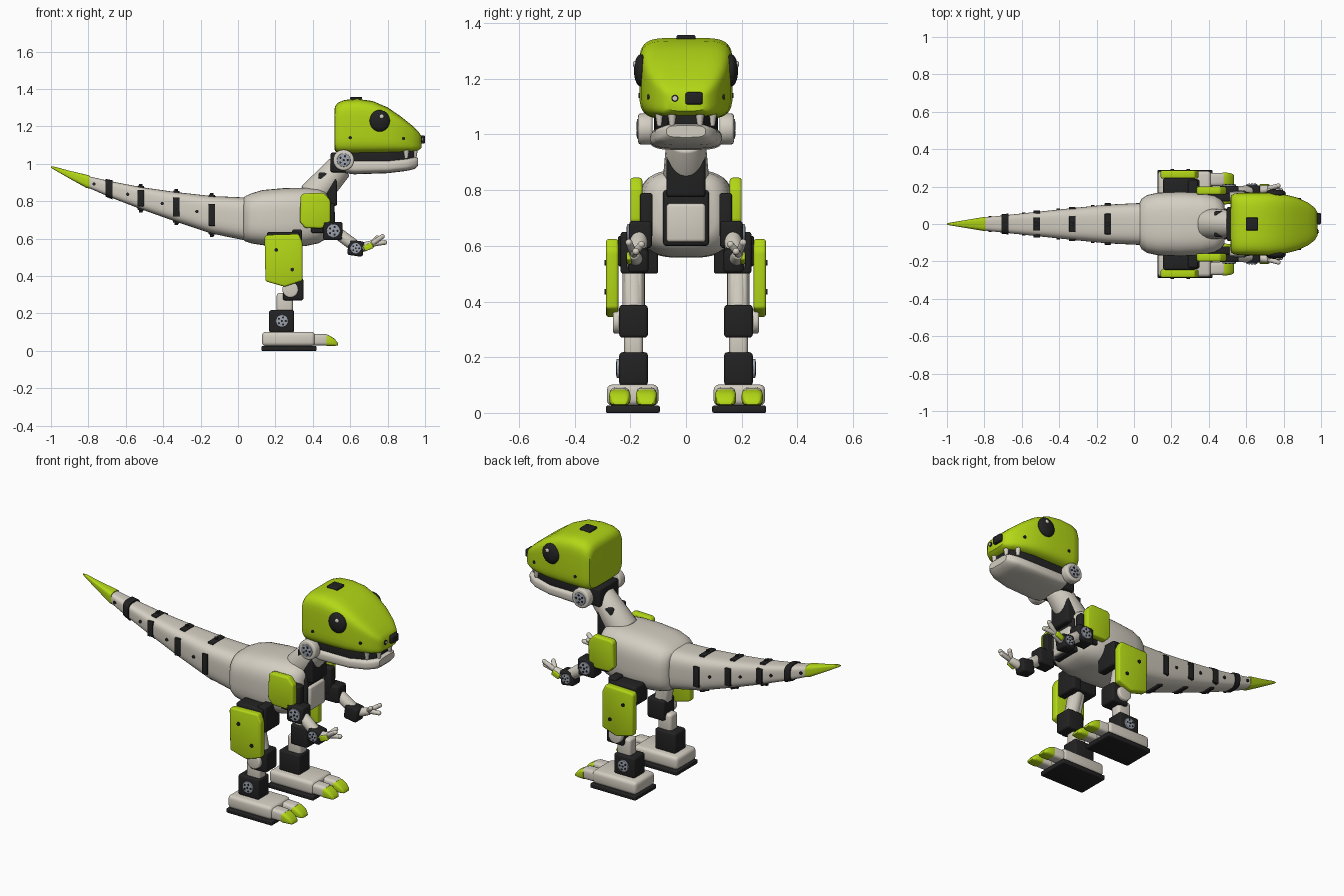
import bpy, bmesh, math
from mathutils import Matrix, Vector

if "Cube" in bpy.data.objects:
    bpy.data.objects.remove(bpy.data.objects["Cube"])


def material(name, rgb):
    m = bpy.data.materials.new(name)
    m.diffuse_color = (*rgb, 1)
    m.use_nodes = True
    m.node_tree.nodes["Principled BSDF"].inputs["Base Color"].default_value = m.diffuse_color
    return m


GREEN = material("lime green", (0.45, 0.68, 0.008))
WHITE = material("warm white", (0.66, 0.62, 0.54))
BLACK = material("charcoal", (0.016, 0.016, 0.017))
GREY = material("steel grey", (0.33, 0.36, 0.42))


def finish(name, bm, mat, mirror=False):
    bmesh.ops.recalc_face_normals(bm, faces=bm.faces)
    me = bpy.data.meshes.new(name)
    bm.to_mesh(me)
    bm.free()
    me.materials.append(mat)
    ob = bpy.data.objects.new(name, me)
    bpy.context.collection.objects.link(ob)
    if mirror:
        mod = ob.modifiers.new("mirror", 'MIRROR')
        mod.use_axis = (False, True, False)
    return ob


def bevel(bm, edges, w):
    if w:
        bmesh.ops.bevel(bm, geom=list(edges), offset=w, segments=3, profile=0.5, affect='EDGES')


def box(name, lo, hi, mat, bev=0.01, mirror=False, rot=0):
    lo, hi = Vector(lo), Vector(hi)
    bm = bmesh.new()
    bmesh.ops.create_cube(bm, size=1, matrix=Matrix.Diagonal((*(hi - lo), 1)))
    bevel(bm, bm.edges, bev)
    bm.transform(Matrix.Translation((lo + hi) / 2) @ Matrix.Rotation(rot, 4, 'Y'))
    return finish(name, bm, mat, mirror)


def rod(name, p, q, r, mat, r2=None, mirror=True, bev=0.0, n=24):
    p, q = Vector(p), Vector(q)
    d = q - p
    bm = bmesh.new()
    bmesh.ops.create_cone(bm, cap_ends=True, segments=n, radius1=r,
                          radius2=r if r2 is None else r2, depth=d.length)
    bevel(bm, [e for e in bm.edges if any(len(f.verts) > 4 for f in e.link_faces)], bev)
    bm.transform(Matrix.Translation((p + q) / 2) @ d.to_track_quat('Z', 'Y').to_matrix().to_4x4())
    return finish(name, bm, mat, mirror)


def ball(name, c, size, mat, mirror=True):
    bm = bmesh.new()
    bmesh.ops.create_uvsphere(bm, u_segments=24, v_segments=14, radius=1,
                              matrix=Matrix.Translation(c) @ Matrix.Diagonal((*size, 1)))
    return finish(name, bm, mat, mirror)


def plate(name, pts, y0, y1, mat, bev=0.01):
    """Side-view outline (x, z) given thickness along y, one for each side."""
    bm = bmesh.new()
    f = bm.faces.new([bm.verts.new((x, y0, z)) for x, z in pts])
    g = bmesh.ops.extrude_face_region(bm, geom=[f])['geom']
    bmesh.ops.translate(bm, verts=[v for v in g if isinstance(v, bmesh.types.BMVert)], vec=(0, y1 - y0, 0))
    bevel(bm, bm.edges, bev)
    return finish(name, bm, mat, True)


def loft(name, secs, mat, power=4, yc=0, mirror=False, n=40):
    """Rounded sections (x, z bottom, z top, half width) joined along x."""
    bm = bmesh.new()
    rings = []
    for x, z0, z1, w in secs:
        ring = []
        for i in range(n):
            a = 2 * math.pi * (i + 0.5) / n
            c, s = math.cos(a), math.sin(a)
            y = math.copysign(abs(c) ** (2 / power), c) * w
            z = math.copysign(abs(s) ** (2 / power), s) * (z1 - z0) / 2
            ring.append(bm.verts.new((x, yc + y, (z0 + z1) / 2 + z)))
        rings.append(ring)
    for a, b in zip(rings, rings[1:]):
        for i in range(n):
            bm.faces.new((a[i], a[(i + 1) % n], b[(i + 1) % n], b[i]))
    bm.faces.new(rings[0])
    bm.faces.new(rings[-1])
    return finish(name, bm, mat, mirror)


def hub(name, x, y, z, r):
    """Round motor hub with a ring of holes, facing outward on both sides."""
    rod(name, (x, y - 0.02, z), (x, y, z), r, GREY, bev=0.003)
    for i in range(6):
        a, k = i * math.tau / 5, 0 if i == 5 else 0.6
        px, pz = x + k * r * math.cos(a), z + k * r * math.sin(a)
        rod(name + "_hole", (px, y - 0.002, pz), (px, y + 0.002, pz), r * 0.17, BLACK, n=10)


# Head
loft("head", [(.515, 1.085, 1.285, .135), (.519, 1.068, 1.308, .152), (.535, 1.058, 1.328, .163),
              (.57, 1.055, 1.342, .167), (.64, 1.055, 1.347, .168), (.72, 1.056, 1.336, .168),
              (.80, 1.058, 1.302, .16), (.87, 1.062, 1.254, .142), (.93, 1.066, 1.206, .115),
              (.965, 1.072, 1.172, .088), (.98, 1.085, 1.15, .065)], GREEN, 5)
box("crown_plate", (.598, -.034, 1.335), (.664, .034, 1.357), BLACK, .005)
ball("eye", (.757, .162, 1.23), (.055, .025, .058), BLACK)
ball("eye_glint", (.768, .183, 1.253), (.012, .008, .012), WHITE)
box("nose_sensor", (.96, -.002, 1.108), (1.0, .06, 1.152), BLACK, .008)
rod("nostril_ring", (.96, -.04, 1.13), (.985, -.04, 1.13), .013, BLACK, mirror=False)
rod("nostril_light", (.97, -.04, 1.13), (.988, -.04, 1.13), .008, WHITE, mirror=False)
rod("head_rear_screw", (.60, .15, 1.14), (.60, .171, 1.14), .009, BLACK, n=12)
rod("head_front_screw", (.885, .11, 1.135), (.885, .139, 1.135), .009, BLACK, n=12)

# Jaw, mouth and teeth
loft("jaw", [(.56, .965, 1.025, .10), (.575, .95, 1.03, .125), (.62, .944, 1.025, .13), (.80, .95, 1.024, .127),
             (.90, .962, 1.032, .112), (.945, .973, 1.038, .09), (.962, .99, 1.032, .07)], WHITE, 3.5)
loft("mouth", [(.57, 1.0, 1.075, .115), (.80, 1.0, 1.075, .112), (.90, 1.01, 1.075, .092),
               (.94, 1.015, 1.075, .065)], BLACK, 6)
for tx, ty in ((.945, .05), (.90, .095)):
    rod("tooth", (tx, ty, 1.075), (tx, ty, 1.03), .016, WHITE, .009, n=12)
rod("jaw_hinge", (.565, .12, 1.02), (.565, .172, 1.02), .056, WHITE, bev=.01)
hub("jaw_hub", .565, .176, 1.02, .036)

# Neck and chest
box("head_mount", (.495, -.09, .955), (.60, .09, 1.06), BLACK, .01)
rod("neck", (.40, 0, .82), (.545, 0, .985), .085, WHITE, .07, mirror=False, bev=.01)
box("neck_motor", (.43, -.07, .775), (.53, .07, .955), BLACK, .012)
box("chest_frame", (.40, -.082, .60), (.50, .082, .80), BLACK, .01)
box("chest_plate", (.44, -.07, .613), (.518, .07, .752), WHITE, .012)

# Body
loft("body", [(.03, .592, .82, .113), (.04, .585, .828, .135), (.07, .575, .842, .155), (.13, .565, .86, .168),
              (.25, .557, .871, .173), (.36, .56, .873, .168), (.43, .575, .868, .155),
              (.465, .595, .855, .135), (.485, .63, .83, .105)], WHITE, 3.2)

# Tail
TAIL = [(.05, .588, .82, .113), (-.14, .627, .828, .104), (-.33, .69, .849, .085), (-.52, .758, .876, .065),
        (-.69, .824, .909, .047), (-.80, .872, .934, .035)]
loft("tail", TAIL, WHITE, 3.5)
loft("tail_tip", [(-.795, .868, .938, .038), (-.81, .871, .942, .036), (-.90, .921, .963, .021),
                  (-.985, .97, .986, .007), (-1.0, .98, .986, .003)], GREEN, 3.5)


def tail_at(x):
    for a, b in zip(TAIL, TAIL[1:]):
        if b[0] <= x <= a[0]:
            t = (x - a[0]) / (b[0] - a[0])
            return [p + (q - p) * t for p, q in zip(a[1:], b[1:])]


for x, h, w in ((-.14, .118, .055), (-.33, .102, .043), (-.52, .088, .036)):
    z0, z1, hw = tail_at(x)
    m = (z0 + z1) / 2
    box("tail_side_band", (x - .018, hw - .015, m - h / 2), (x + .018, hw + .007, m + h / 2), BLACK, .004, True)
    box("tail_top_band", (x - .017, -w, z1 - .015), (x + .017, w, z1 + .008), BLACK, .004, rot=.13)
    box("tail_bottom_band", (x - .017, -w, z0 - .008), (x + .017, w, z0 + .015), BLACK, .004, rot=.35)
    rod("tail_nub", (x, 0, z1), (x, 0, z1 + .017), .01, BLACK, mirror=False, n=12)
    rod("tail_under_nub", (x, 0, z0 - .017), (x, 0, z0), .01, BLACK, mirror=False, n=12)
ring = []
for x in (-.708, -.672):
    z0, z1, hw = tail_at(x)
    ring.append((x, z0 - .007, z1 + .007, hw + .007))
loft("tail_ring", ring, BLACK, 3.5)
for x in (-.22, -.405, -.59, -.77):
    z0, z1, hw = tail_at(x)
    rod("tail_screw", (x, hw - .01, (z0 + z1) / 2), (x, hw + .005, (z0 + z1) / 2), .009, BLACK, n=12)

# Arms
plate("shoulder_plate", [(.335, .83), (.35, .842), (.46, .845), (.494, .805), (.494, .69), (.45, .655),
                         (.36, .657), (.33, .69)], .157, .20, GREEN)
box("shoulder_motor", (.39, .12, .63), (.515, .165, .79), BLACK, .01, True)
box("elbow_motor", (.455, .122, .592), (.56, .204, .69), BLACK, .012, True)
hub("elbow_hub", .51, .212, .642, .036)
rod("forearm", (.53, .168, .632), (.62, .175, .565), .032, WHITE, bev=.006)
box("wrist_motor", (.588, .135, .508), (.672, .207, .59), BLACK, .012, True, rot=.15)
hub("wrist_hub", .63, .214, .549, .029)
rod("palm", (.66, .18, .552), (.722, .188, .572), .026, WHITE, .02, bev=.008)
box("palm_plate", (.672, .196, .54), (.722, .213, .572), GREEN, .006, True, rot=-.4)
for tip in ((.772, .205, .612), (.785, .18, .58), (.745, .16, .605)):
    rod("finger", (.712, .188, .57), tip, .014, WHITE, .012, bev=.005, n=14)
    ball("fingertip", tip, (.0125, .0125, .0125), WHITE)

# Legs
box("hip_motor", (.155, .128, .525), (.33, .245, .637), BLACK, .012, True)
box("hip_bracket", (.29, .10, .50), (.342, .235, .65), BLACK, .01, True)
plate("thigh_plate", [(.142, .61), (.155, .62), (.325, .625), (.345, .58), (.345, .375), (.25, .343),
                      (.147, .372)], .243, .287, GREEN)
for x, z in ((.205, .54), (.29, .435)):
    rod("thigh_screw", (x, .28, z), (x, .293, z), .01, BLACK, n=12)
rod("thigh", (.25, .188, .54), (.29, .188, .36), .04, WHITE)
box("thigh_core", (.225, .155, .36), (.305, .222, .54), WHITE, .015, True, rot=-.2)
box("knee_motor", (.24, .137, .27), (.35, .24, .388), BLACK, .012, True)
rod("knee_cap", (.28, .23, .328), (.28, .262, .328), .043, WHITE, bev=.008)
box("shin", (.207, .155, .19), (.294, .222, .31), WHITE, .015, True)
box("ankle_motor", (.166, .137, .098), (.30, .24, .218), BLACK, .012, True)
hub("ankle_hub", .235, .25, .16, .034)

# Feet
box("sole", (.125, .094, 0), (.42, .288, .026), BLACK, .006, True)
box("foot", (.128, .099, .026), (.412, .284, .102), WHITE, .02, True)
for y in (.142, .238):
    loft("toe", [(.38, .028, .092, .036), (.47, .028, .09, .036), (.482, .032, .085, .032)], WHITE, 4, y, True, 24)
    loft("claw", [(.472, .026, .084, .038), (.485, .026, .084, .038), (.515, .027, .066, .034),
                  (.53, .028, .048, .028), (.535, .03, .04, .022)], GREEN, 4, y, True, 24)

# Smooth shading with crisp edges
for ob in bpy.context.scene.objects:
    ob.select_set(True)
    bpy.context.view_layer.objects.active = ob
bpy.ops.object.shade_smooth_by_angle(angle=math.radians(35))
